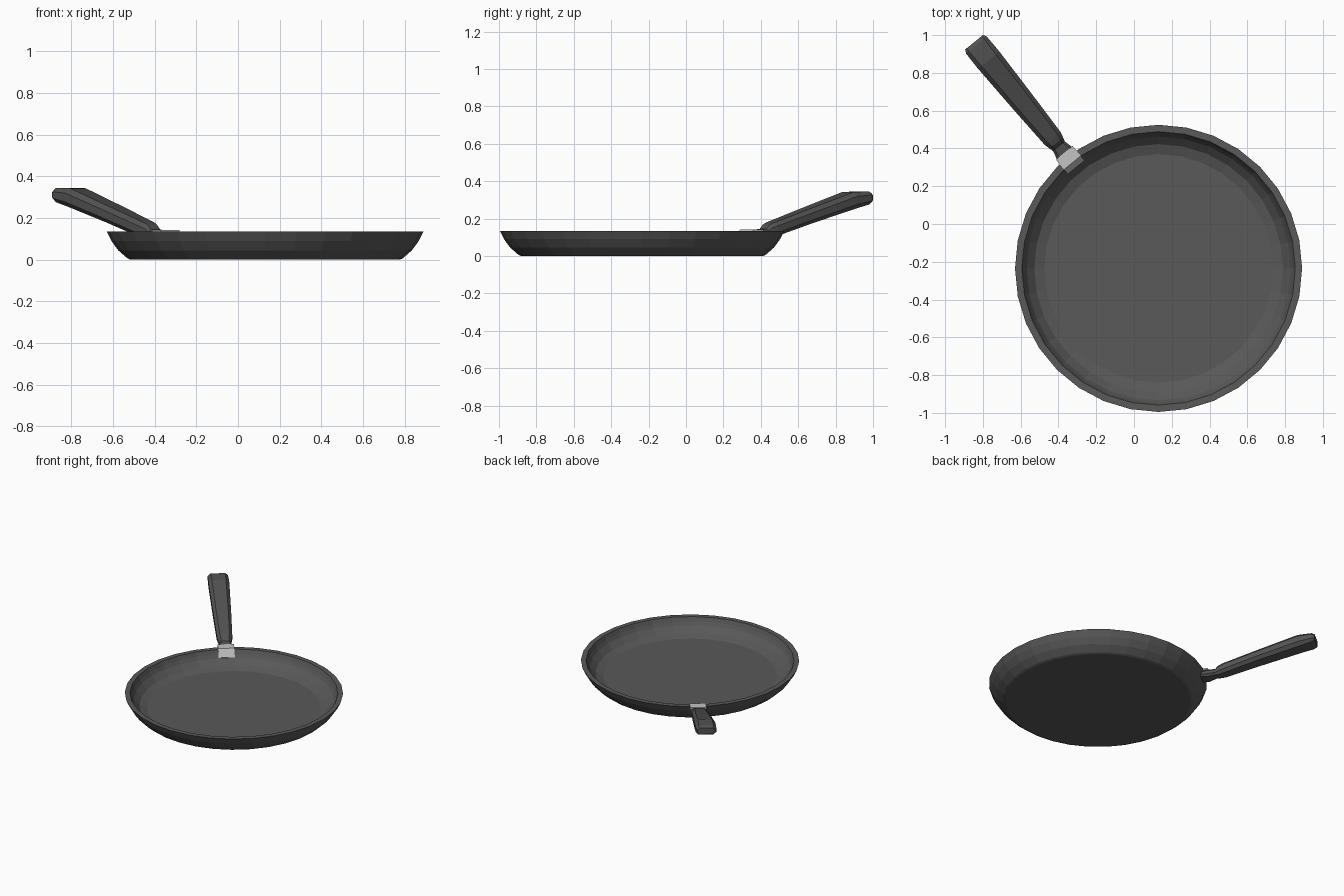
import bpy, bmesh, math
from mathutils import Matrix, Vector

if "Cube" in bpy.data.objects:
    bpy.data.objects.remove(bpy.data.objects["Cube"])

CENTRE = Vector((0.13, -0.235, 0))   # middle of the pan
ANGLE = math.radians(129.2)          # direction of the handle
PLACE = Matrix.Translation(CENTRE) @ Matrix.Rotation(ANGLE, 4, 'Z')


def material(name, value):
    m = bpy.data.materials.new(name)
    m.diffuse_color = (value, value, value, 1)
    m.use_nodes = True
    m.node_tree.nodes["Principled BSDF"].inputs["Base Color"].default_value = m.diffuse_color
    return m


def loft(name, rings, mat, matrix, caps=True):
    """Skin a list of equal-length vertex rings and cap both ends."""
    bm = bmesh.new()
    loops = [[bm.verts.new(p) for p in ring] for ring in rings]
    n = len(loops[0])
    for a, b in zip(loops, loops[1:]):
        for i in range(n):
            j = (i + 1) % n
            bm.faces.new((a[i], a[j], b[j], b[i]))
    if caps:
        bm.faces.new(loops[0])
        bm.faces.new(loops[-1])
    bmesh.ops.recalc_face_normals(bm, faces=bm.faces)
    me = bpy.data.meshes.new(name)
    bm.to_mesh(me)
    bm.free()
    me.materials.append(mat)
    ob = bpy.data.objects.new(name, me)
    ob.matrix_world = matrix
    bpy.context.collection.objects.link(ob)
    return ob


def section(d, width, bottom, top, lean=0.0):
    """Eight-sided chamfered cross-section at distance d from the pan centre."""
    w, c = width / 2, min(width, top - bottom) * 0.27
    pts = [(-w + c, bottom), (w - c, bottom), (w, bottom + c), (w, top - c),
           (w - c, top), (-w + c, top), (-w, top - c), (-w, bottom + c)]
    return [(d - lean * (z - bottom), y, z) for y, z in pts]


iron = material("dark iron", 0.10)
grip = material("handle black", 0.085)
steel = material("light steel", 0.55)

# Pan body: outside wall, rim and inside wall in one profile
profile = [(0.645, 0.0), (0.66, 0.006), (0.705, 0.045), (0.738, 0.09), (0.76, 0.135),
           (0.724, 0.135), (0.712, 0.105), (0.698, 0.08), (0.658, 0.04), (0.605, 0.022)]
SIDES = 32
rings = [[(r * math.cos(math.tau * i / SIDES), r * math.sin(math.tau * i / SIDES), z)
          for i in range(SIDES)] for r, z in profile]
loft("pan_body", rings, iron, Matrix.Translation(CENTRE))

# Handle: pinched neck at the rim, then a widening grip with a rounded end
loft("handle", [
    section(0.735, 0.105, 0.088, 0.128),
    section(0.785, 0.105, 0.085, 0.138),
    section(0.835, 0.080, 0.098, 0.146),
    section(0.870, 0.095, 0.100, 0.168, 0.2),
    section(0.900, 0.108, 0.106, 0.180, 0.2),
    section(1.150, 0.128, 0.178, 0.256, 0.2),
    section(1.440, 0.145, 0.255, 0.343, 0.2),
    section(1.525, 0.142, 0.276, 0.345),
    section(1.545, 0.122, 0.288, 0.335),
], grip, PLACE)

# Bracket: folded plate over the rim and down the inside wall
plate = [(0.79, 0.130), (0.79, 0.142), (0.722, 0.142), (0.690, 0.086),
         (0.700, 0.078), (0.732, 0.130)]
loft("rim_bracket", [[(d, y, z) for d, z in plate] for y in (-0.057, 0.057)],
     steel, PLACE)
